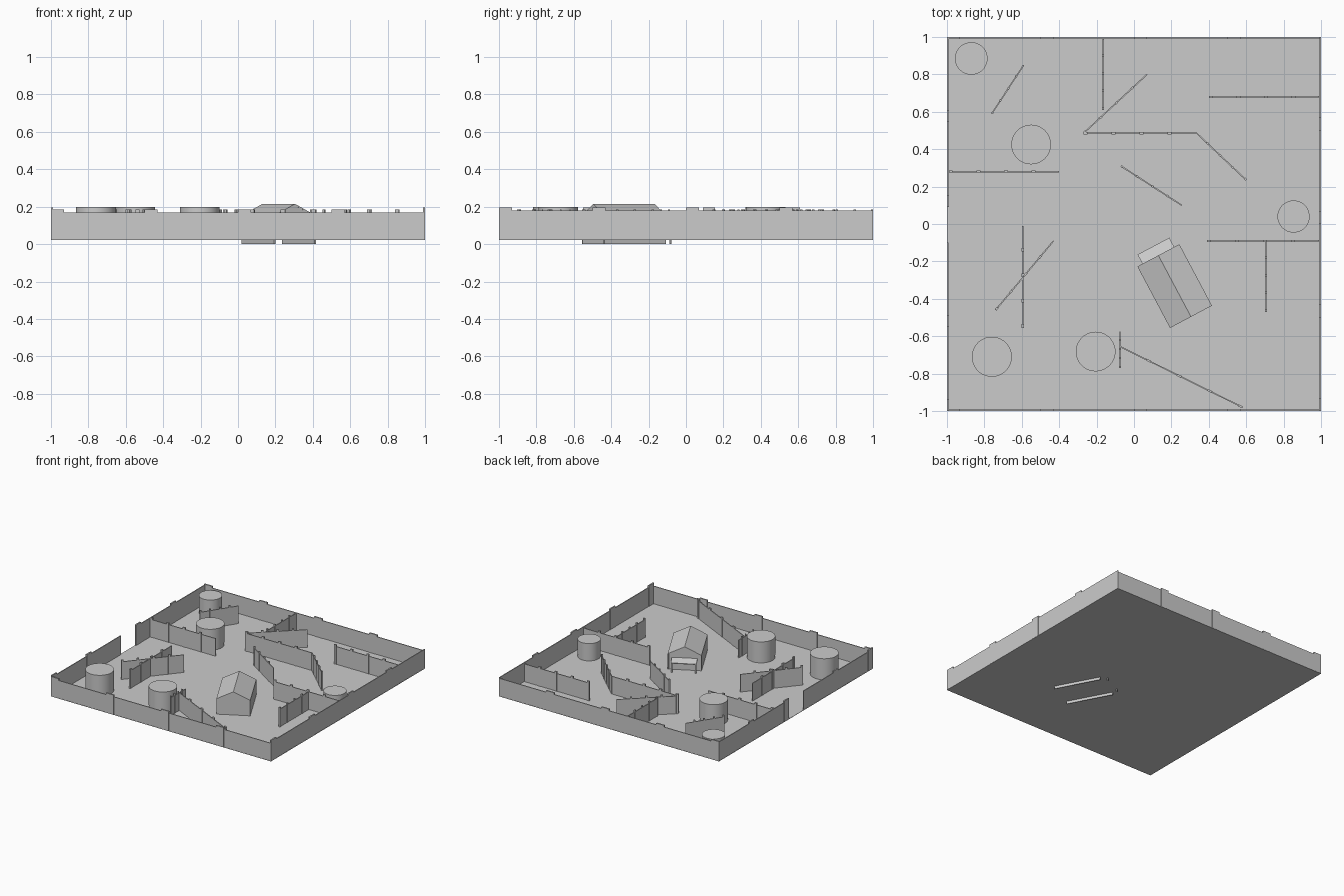
import bpy, bmesh
from math import radians, atan2, hypot
from mathutils import Matrix, Vector

if "Cube" in bpy.data.objects:
    bpy.data.objects.remove(bpy.data.objects["Cube"])

GROUND = 0.025


def finish(name, bm, matrix=Matrix(), smooth=False):
    bmesh.ops.recalc_face_normals(bm, faces=bm.faces)
    mesh = bpy.data.meshes.new(name)
    bm.to_mesh(mesh)
    bm.free()
    obj = bpy.data.objects.new(name, mesh)
    obj.matrix_world = matrix
    bpy.context.collection.objects.link(obj)
    if smooth:
        bpy.ops.object.select_all(action='DESELECT')
        bpy.context.view_layer.objects.active = obj
        obj.select_set(True)
        bpy.ops.object.shade_smooth_by_angle(angle=radians(35))
    return obj


def add_box(bm, lo, hi):
    lo, hi = Vector(lo), Vector(hi)
    size = hi - lo
    mat = Matrix.Translation((lo + hi) / 2) @ Matrix.Diagonal((*size, 1))
    bmesh.ops.create_cube(bm, size=1, matrix=mat)


def wall(name, start, end, panels=4, top=0.17, thick=0.007):
    """Panelled barrier with a slightly taller, thicker post at each panel start."""
    dx, dy = end[0] - start[0], end[1] - start[1]
    length = hypot(dx, dy)
    step = length / panels
    h = thick / 2
    bm = bmesh.new()
    add_box(bm, (0, -h, GROUND - 0.002), (length, h, top))
    for i in range(panels):
        add_box(bm, (i * step, -h * 1.6, GROUND - 0.002),
                (i * step + step * 0.14, h * 1.6, top + 0.015))
    finish(name, bm, Matrix.Translation((*start, 0)) @ Matrix.Rotation(atan2(dy, dx), 4, 'Z'))


def tank(name, x, y, r, top):
    bm = bmesh.new()
    for radius, z0, z1 in ((r, GROUND + 0.022, top), (r * 0.985, GROUND, GROUND + 0.022)):
        bmesh.ops.create_cone(bm, cap_ends=True, segments=40, radius1=radius, radius2=radius,
                              depth=z1 - z0, matrix=Matrix.Translation((x, y, (z0 + z1) / 2)))
    finish(name, bm, smooth=True)


def prism(name, profile, y0, y1, matrix):
    """Extrude an x/z profile along y."""
    bm = bmesh.new()
    face = bm.faces.new([bm.verts.new((x, y0, z)) for x, z in profile])
    ext = bmesh.ops.extrude_face_region(bm, geom=[face])
    bmesh.ops.translate(bm, vec=(0, y1 - y0, 0),
                        verts=[v for v in ext["geom"] if isinstance(v, bmesh.types.BMVert)])
    finish(name, bm, matrix)


# Ground slab
bm = bmesh.new()
add_box(bm, (-1, -1, GROUND - 0.003), (1, 1, GROUND))
finish("ground", bm)

# Perimeter walls, with an entrance gap on the left
E = 0.995
wall("front_wall", (-1, -E), (1, -E))
wall("back_wall", (-1, E), (1, E))
wall("right_wall", (E, -1), (E, 1), top=0.18)
wall("left_wall_front", (-E, -1), (-E, -0.1), 2, 0.18)
wall("left_wall_back", (-E, 0.09), (-E, 1), 2, 0.18)

# Inner barriers
barriers = [
    ((-0.76, 0.59), (-0.59, 0.85)), ((-0.165, 0.61), (-0.165, 0.99)),
    ((-0.27, 0.485), (0.07, 0.80)), ((-0.27, 0.485), (0.33, 0.485)),
    ((0.60, 0.235), (0.33, 0.49)), ((0.40, 0.68), (0.99, 0.68)),
    ((-0.99, 0.28), (-0.40, 0.28)), ((-0.07, 0.31), (0.255, 0.10)),
    ((0.39, -0.09), (0.99, -0.09)), ((0.705, -0.47), (0.705, -0.09)),
    ((-0.595, -0.555), (-0.595, -0.01)), ((-0.74, -0.46), (-0.43, -0.09)),
    ((-0.075, -0.77), (-0.075, -0.575)), ((0.58, -0.98), (-0.075, -0.655)),
]
for i, (a, b) in enumerate(barriers):
    wall(f"barrier_{i + 1}", a, b)

# Round tanks
for i, t in enumerate([(-0.87, 0.885, 0.087, 0.168), (-0.55, 0.425, 0.106, 0.198),
                       (0.853, 0.04, 0.086, 0.168), (-0.76, -0.71, 0.107, 0.198),
                       (-0.205, -0.682, 0.106, 0.198)]):
    tank(f"tank_{i + 1}", *t)

# House: side walls reaching below ground, gable ends, pitched roof
M = Matrix.Translation((0.2175, -0.332, 0)) @ Matrix.Rotation(radians(28), 4, 'Z')
W, L, EAVE, RIDGE = 0.127, 0.186, 0.152, 0.215
for side, s in (("left", -1), ("right", 1)):
    prism(f"house_{side}_wall", [(s * (W - 0.008), 0), (s * W, 0), (s * W, EAVE),
                                 (s * (W - 0.008), EAVE)], -L, L, M)
prism("house_roof", [(-W, EAVE), (0, RIDGE), (W, EAVE), (W - 0.008, EAVE - 0.004),
                     (0, RIDGE - 0.008), (-W + 0.008, EAVE - 0.004)], -L, L, M)
gable = [(-W + 0.004, GROUND), (W - 0.004, GROUND), (W - 0.004, EAVE - 0.002),
         (0, RIDGE - 0.005), (-W + 0.004, EAVE - 0.002)]
prism("house_rear_gable", gable, -L + 0.001, -L + 0.007, M)
prism("house_front_gable", gable, L - 0.007, L - 0.001, M)

# Porch: sloping canopy on two posts
bm = bmesh.new()
add_box(bm, (-0.096, L - 0.001, 0.118), (0.096, L + 0.056, 0.124))
for v in bm.verts:
    if v.co.y > L + 0.01:
        v.co.z -= 0.02
finish("porch_canopy", bm, M)
bm = bmesh.new()
for s in (-1, 1):
    add_box(bm, (s * 0.09 - 0.004, L + 0.044, 0), (s * 0.09 + 0.004, L + 0.052, 0.102))
finish("porch_posts", bm, M)
